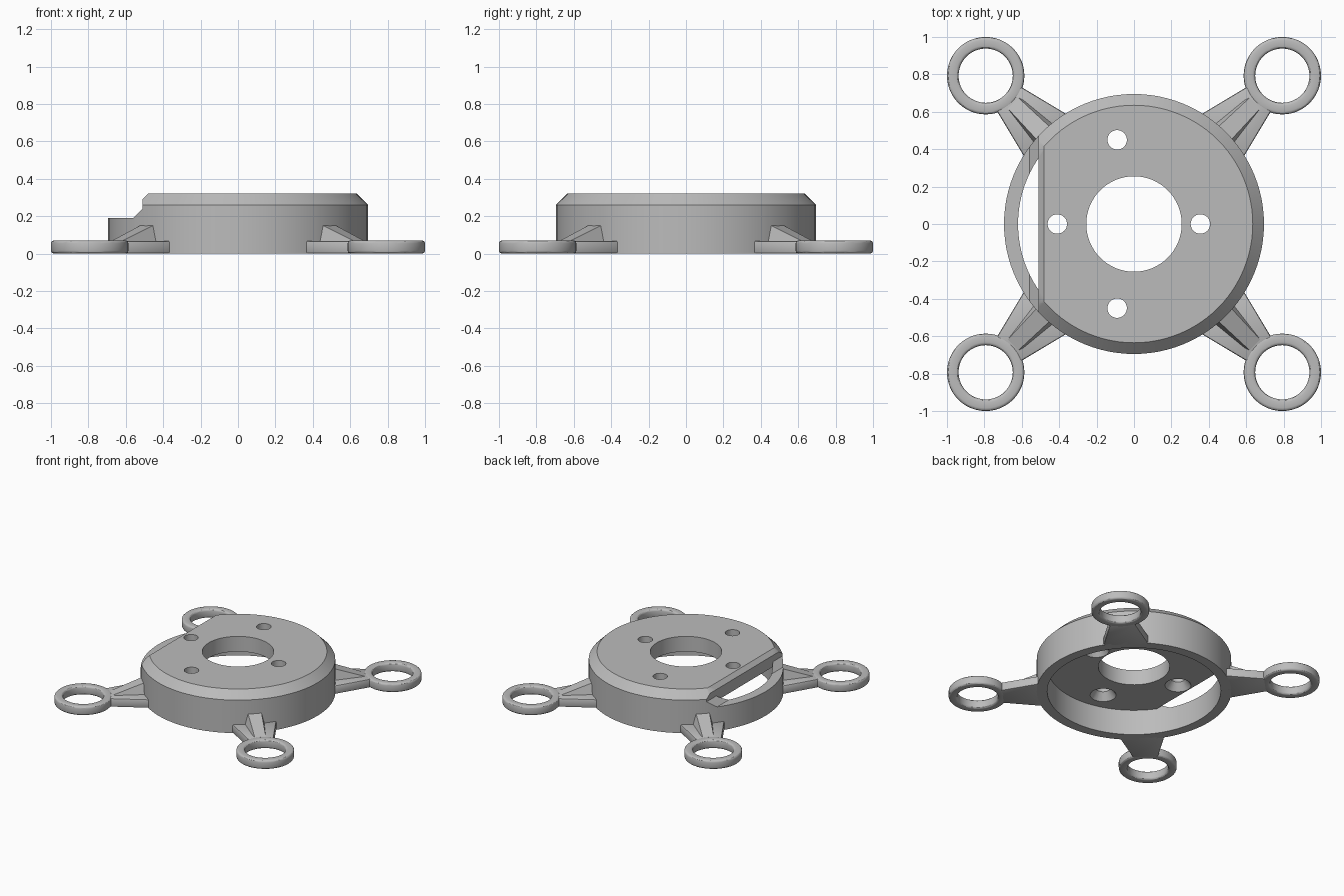
import bpy, bmesh, math
from mathutils import Matrix

cube = bpy.data.objects.get("Cube")
if cube:
    bpy.data.objects.remove(cube, do_unlink=True)

grey = bpy.data.materials.new("plain grey")
grey.use_nodes = True
grey.diffuse_color = (0.5, 0.5, 0.5, 1)
grey.node_tree.nodes["Principled BSDF"].inputs["Base Color"].default_value = (0.5, 0.5, 0.5, 1)


def finish(name, bm):
    bmesh.ops.recalc_face_normals(bm, faces=bm.faces)
    mesh = bpy.data.meshes.new(name)
    bm.to_mesh(mesh)
    bm.free()
    mesh.materials.append(grey)
    ob = bpy.data.objects.new(name, mesh)
    bpy.context.collection.objects.link(ob)
    return ob


def lathe(name, profile, steps=96, centre=(0, 0)):
    """Revolve a closed (radius, z) profile into a ring."""
    bm = bmesh.new()
    rows = []
    for i in range(steps):
        a = 2 * math.pi * i / steps
        rows.append([bm.verts.new((centre[0] + r * math.cos(a),
                                   centre[1] + r * math.sin(a), z)) for r, z in profile])
    n = len(profile)
    for i in range(steps):
        p, q = rows[i], rows[(i + 1) % steps]
        for j in range(n):
            k = (j + 1) % n
            bm.faces.new((p[j], q[j], q[k], p[k]))
    return finish(name, bm)


def loft(name, low, high):
    """Solid between two matching point loops."""
    bm = bmesh.new()
    a = [bm.verts.new(p) for p in low]
    b = [bm.verts.new(p) for p in high]
    bm.faces.new(a)
    bm.faces.new(b)
    for i in range(len(a)):
        j = (i + 1) % len(a)
        bm.faces.new((a[i], a[j], b[j], b[i]))
    return finish(name, bm)


def apply(ob, mod):
    bpy.ops.object.select_all(action='DESELECT')
    bpy.context.view_layer.objects.active = ob
    ob.select_set(True)
    bpy.ops.object.modifier_apply(modifier=mod.name)


def cut(ob, cutter):
    mod = ob.modifiers.new("cut", 'BOOLEAN')
    mod.operation = 'DIFFERENCE'
    mod.solver = 'EXACT'
    mod.object = cutter
    apply(ob, mod)
    bpy.data.objects.remove(cutter, do_unlink=True)


def soften(ob, width, segments):
    mod = ob.modifiers.new("soft edges", 'BEVEL')
    mod.width = width
    mod.segments = segments
    mod.limit_method = 'ANGLE'
    apply(ob, mod)


def smooth(ob):
    bpy.ops.object.select_all(action='DESELECT')
    bpy.context.view_layer.objects.active = ob
    ob.select_set(True)
    bpy.ops.object.shade_smooth_by_angle(angle=math.radians(30))


def side_cutter(points):
    """Prism along y from an (x, z) outline."""
    return loft("side_cutter", [(x, -1, z) for x, z in points], [(x, 1, z) for x, z in points])


def drill(x, y, low, high, r_low, r_high):
    bm = bmesh.new()
    bmesh.ops.create_cone(bm, cap_ends=True, segments=32, radius1=r_low, radius2=r_high,
                          depth=high - low,
                          matrix=Matrix.Translation((x, y, (low + high) / 2)))
    return finish("drill", bm)


# Outer wall with chamfered top, stepped down along the flat side
wall = lathe("body_wall", [(0.695, 0), (0.695, 0.26), (0.635, 0.32), (0.62, 0.32), (0.62, 0)])
cut(wall, side_cutter([(-0.44, 0.36), (-0.51, 0.29), (-0.51, 0.24), (-0.56, 0.19),
                       (-0.9, 0.19), (-0.9, 0.36)]))
smooth(wall)

# Top plate with centre bore, straight side and countersunk holes
plate = lathe("top_plate", [(0.62, 0.2), (0.62, 0.32), (0.255, 0.32), (0.255, 0.2)])
cut(plate, side_cutter([(-0.44, 0.36), (-0.51, 0.29), (-0.51, 0.1), (-0.9, 0.1), (-0.9, 0.36)]))
for x, y in [(-0.09, 0.45), (-0.09, -0.45), (0.355, 0), (-0.41, 0)]:
    cut(plate, drill(x, y, 0.1, 0.4, 0.052, 0.052))
    cut(plate, drill(x, y, 0.19, 0.26, 0.1, 0.05))
smooth(plate)

# Four diagonal arms, each with a sloping rib and a mounting ring
names = {(1, -1): "front_left", (-1, -1): "front_right", (1, 1): "back_left", (-1, 1): "back_right"}
for (sx, sy), label in names.items():
    def place(u, v, z):
        s = math.sqrt(0.5)
        return (sx * (u - v) * s, sy * (u + v) * s, z)

    outline = [(0.66, -0.163), (0.95, -0.09), (0.95, 0.09), (0.66, 0.163)]
    arm = loft(label + "_arm", [place(u, v, 0) for u, v in outline],
               [place(u, v, 0.068) for u, v in outline])
    soften(arm, 0.01, 2)
    smooth(arm)

    foot = [(0.65, -0.078), (0.93, -0.05), (0.93, 0.05), (0.65, 0.078)]
    ridge = [(0.65, -0.05, 0.165), (0.92, -0.04, 0.066), (0.92, 0.04, 0.066), (0.65, 0.05, 0.165)]
    rib = loft(label + "_rib", [place(u, v, 0.05) for u, v in foot], [place(*p) for p in ridge])
    smooth(rib)

    ring = lathe(label + "_ring", [(0.207, 0), (0.207, 0.07), (0.145, 0.07), (0.145, 0)],
                 steps=48, centre=(sx * 0.793, sy * 0.793))
    soften(ring, 0.016, 3)
    smooth(ring)
